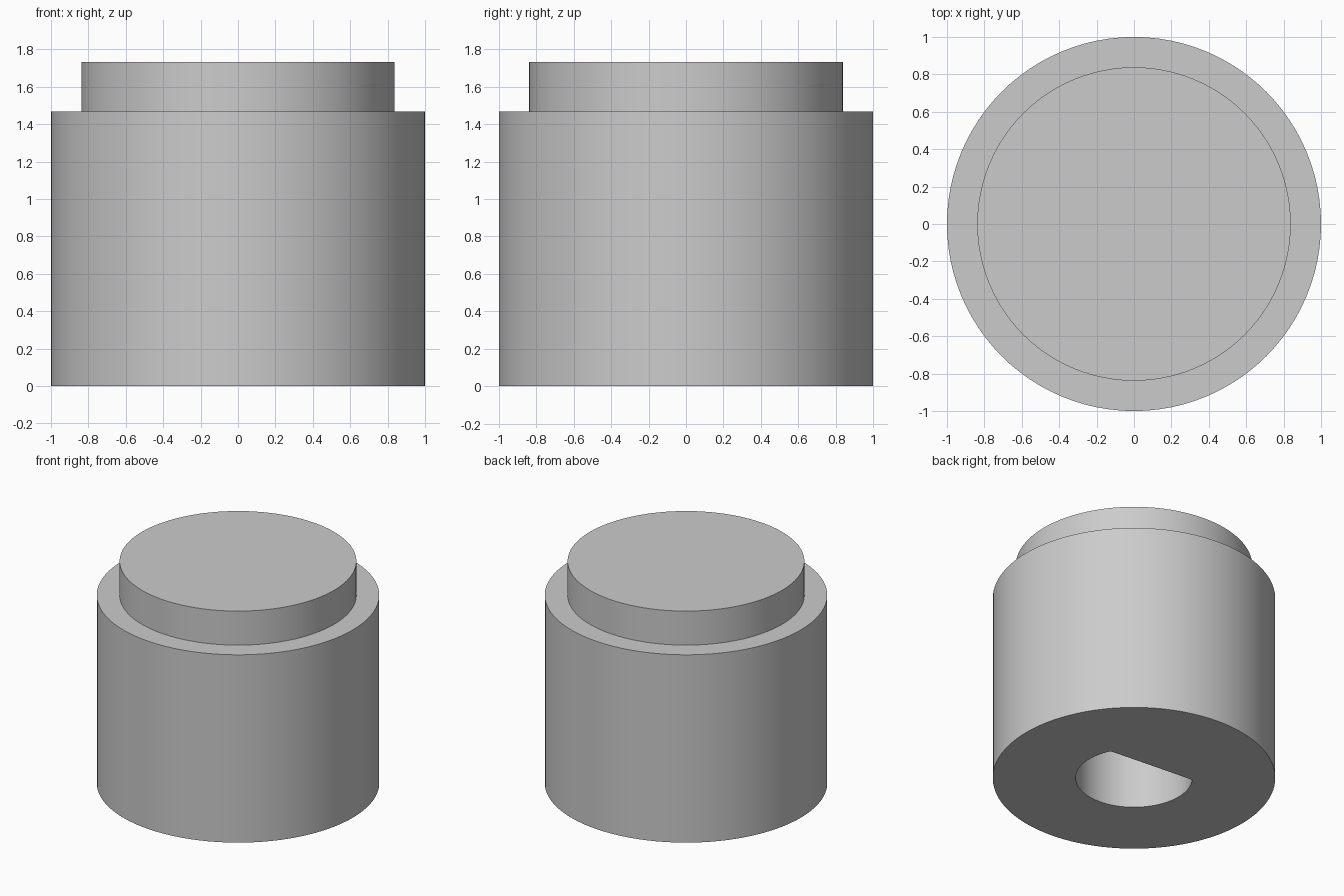
import bpy
import bmesh
import math

old = bpy.data.objects.get("Cube")
if old:
    bpy.data.objects.remove(old, do_unlink=True)

grey = bpy.data.materials.new("plain grey")
grey.use_nodes = True
colour = (0.6, 0.6, 0.6, 1)
grey.diffuse_color = colour
grey.node_tree.nodes["Principled BSDF"].inputs["Base Color"].default_value = colour

SEGMENTS = 96
BODY_RADIUS, BODY_TOP = 1.0, 1.467
CAP_RADIUS, CAP_TOP = 0.838, 1.733
HOLE_RADIUS, HOLE_TOP, FLAT_OFFSET = 0.413, 1.333, 0.216


def ring(radius, start=0.0, sweep=math.tau, closed=True):
    steps = SEGMENTS if closed else SEGMENTS - 1
    return [(radius * math.cos(start + sweep * i / steps),
             radius * math.sin(start + sweep * i / steps)) for i in range(SEGMENTS)]


def prism(name, outline, bottom, top):
    """Extrude a flat outline upwards into a closed solid."""
    bm = bmesh.new()
    face = bm.faces.new([bm.verts.new((x, y, bottom)) for x, y in outline])
    up = bmesh.ops.extrude_face_region(bm, geom=[face])["geom"]
    bmesh.ops.translate(bm, vec=(0, 0, top - bottom),
                        verts=[v for v in up if isinstance(v, bmesh.types.BMVert)])
    bmesh.ops.recalc_face_normals(bm, faces=bm.faces)
    mesh = bpy.data.meshes.new(name)
    bm.to_mesh(mesh)
    bm.free()
    mesh.materials.append(grey)
    obj = bpy.data.objects.new(name, mesh)
    bpy.context.collection.objects.link(obj)
    return obj


# Knob: wide body with its narrower cap raised from the same solid
knob = prism("knob_body", ring(BODY_RADIUS), 0, BODY_TOP)
bm = bmesh.new()
bm.from_mesh(knob.data)
lid = max(bm.faces, key=lambda f: f.calc_center_median().z)
bmesh.ops.inset_region(bm, faces=[lid], thickness=BODY_RADIUS - CAP_RADIUS)
step = bmesh.ops.extrude_face_region(bm, geom=[lid])["geom"]
bmesh.ops.translate(bm, vec=(0, 0, CAP_TOP - BODY_TOP),
                    verts=[v for v in step if isinstance(v, bmesh.types.BMVert)])
if lid.is_valid:
    bmesh.ops.delete(bm, geom=[lid], context="FACES_ONLY")
bmesh.ops.recalc_face_normals(bm, faces=bm.faces)
bm.to_mesh(knob.data)
bm.free()

# D-shaped shaft socket in the underside, flat towards the back
half = math.acos(FLAT_OFFSET / HOLE_RADIUS)
flat_angle = math.radians(85)
outline = ring(HOLE_RADIUS, flat_angle + half, math.tau - 2 * half, closed=False)
socket = prism("socket_cutter", outline, -0.2, HOLE_TOP)
socket.hide_render = True
cut = knob.modifiers.new("shaft_socket", "BOOLEAN")
cut.operation = "DIFFERENCE"
cut.solver = "EXACT"
cut.object = socket
bpy.context.view_layer.objects.active = knob
knob.select_set(True)
bpy.ops.object.modifier_apply(modifier=cut.name)
bpy.data.objects.remove(socket, do_unlink=True)

# Smooth walls with crisp rims
bpy.ops.object.shade_smooth_by_angle(angle=math.radians(30))
